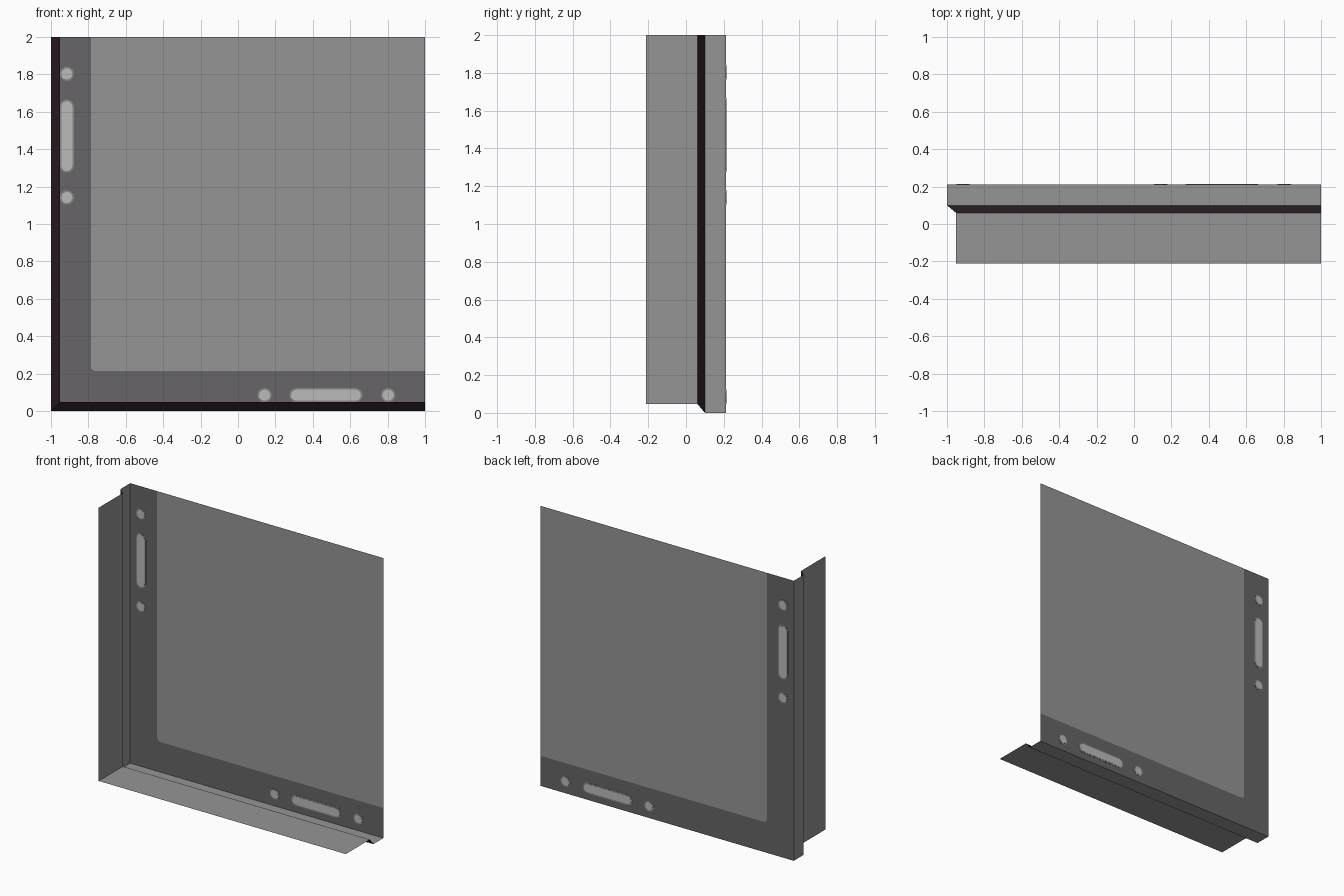
import bpy, bmesh, math

if "Cube" in bpy.data.objects:
    bpy.data.objects.remove(bpy.data.objects["Cube"])

BACK = 0.212   # y of the flat panel
FRONT = -0.212


def material(name, rgb):
    m = bpy.data.materials.new(name)
    m.diffuse_color = (*rgb, 1)
    m.use_nodes = True
    m.node_tree.nodes["Principled BSDF"].inputs["Base Color"].default_value = m.diffuse_color
    return m


GREY = material("panel grey", (0.30, 0.30, 0.30))
DARK = material("border dark grey", (0.135, 0.13, 0.135))
BLACK = material("groove black", (0.02, 0.011, 0.017))
RIM = material("inlay rim grey", (0.25, 0.25, 0.25))
LIGHT = material("inlay light grey", (0.50, 0.50, 0.49))


def finish(name, bm, mats):
    me = bpy.data.meshes.new(name)
    bm.to_mesh(me)
    bm.free()
    for m in mats:
        me.materials.append(m)
    ob = bpy.data.objects.new(name, me)
    bpy.context.collection.objects.link(ob)
    return ob


def plate(name, outline, mat, y=BACK, thick=0.0):
    """Flat sheet in the xz plane, or a thin slab centred on y."""
    bm = bmesh.new()
    f = bm.faces.new([bm.verts.new((x, y - thick / 2, z)) for x, z in outline])
    if thick:
        r = bmesh.ops.extrude_face_region(bm, geom=[f], use_keep_orig=True)
        vs = [g for g in r["geom"] if isinstance(g, bmesh.types.BMVert)]
        bmesh.ops.translate(bm, vec=(0, thick, 0), verts=vs)
        bmesh.ops.recalc_face_normals(bm, faces=bm.faces)
    return finish(name, bm, [mat])


# Flanged edge: one cross-section swept around the left and bottom sides
profile = [(0, BACK), (0, 0.10), (0.048, 0.06), (0.048, FRONT)]
bm = bmesh.new()
rows = [[bm.verts.new(p) for p in ((-1 + d, y, 2), (-1 + d, y, d), (1, y, d))]
        for d, y in profile]
for i, (a, b) in enumerate(zip(rows, rows[1:])):
    for j in range(2):
        f = bm.faces.new((a[j], a[j + 1], b[j + 1], b[j]))
        f.material_index = 1 if i == 1 else 0   # the sloped groove is black
finish("edge_flange", bm, [GREY, BLACK])

# Main panel and the dark L-shaped border share a rounded inner corner
X, Z, R = -0.787, 0.215, 0.025
corner = [(X + R - R * math.cos(t), Z + R - R * math.sin(t))
          for t in (i * math.pi / 8 for i in range(5))]
inner = [(X, 2)] + corner + [(1, Z)]
plate("main_panel", inner + [(1, 2)], GREY)
plate("dark_border", [(-1, 2)] + inner + [(1, 0), (-1, 0)], DARK)


# Pill and round inlays: rim with a lighter core, repeated on both sides
def pill(c, half, r):
    """Outline along u, centred at (c, 0.085)."""
    pts = []
    for side in (1, -1):
        for i in range(7):
            t = -math.pi / 2 + i * math.pi / 6
            pts.append((c + side * (half + r * math.cos(t)),
                        0.085 + side * r * math.sin(t)))
    return pts


for label, turn in (("bottom", lambda u, v: (u, v)),
                    ("left", lambda u, v: (v - 1, u + 1))):
    for part, c, half in (("stud_a", 0.142, 0.001), ("slot", 0.47, 0.158),
                          ("stud_b", 0.803, 0.001)):
        for layer, r, th, mat in (("rim", 0.038, 0.003, RIM),
                                  ("core", 0.029, 0.006, LIGHT)):
            plate(f"{label}_{part}_{layer}",
                  [turn(u, v) for u, v in pill(c, half, r)], mat,
                  y=BACK, thick=th)
